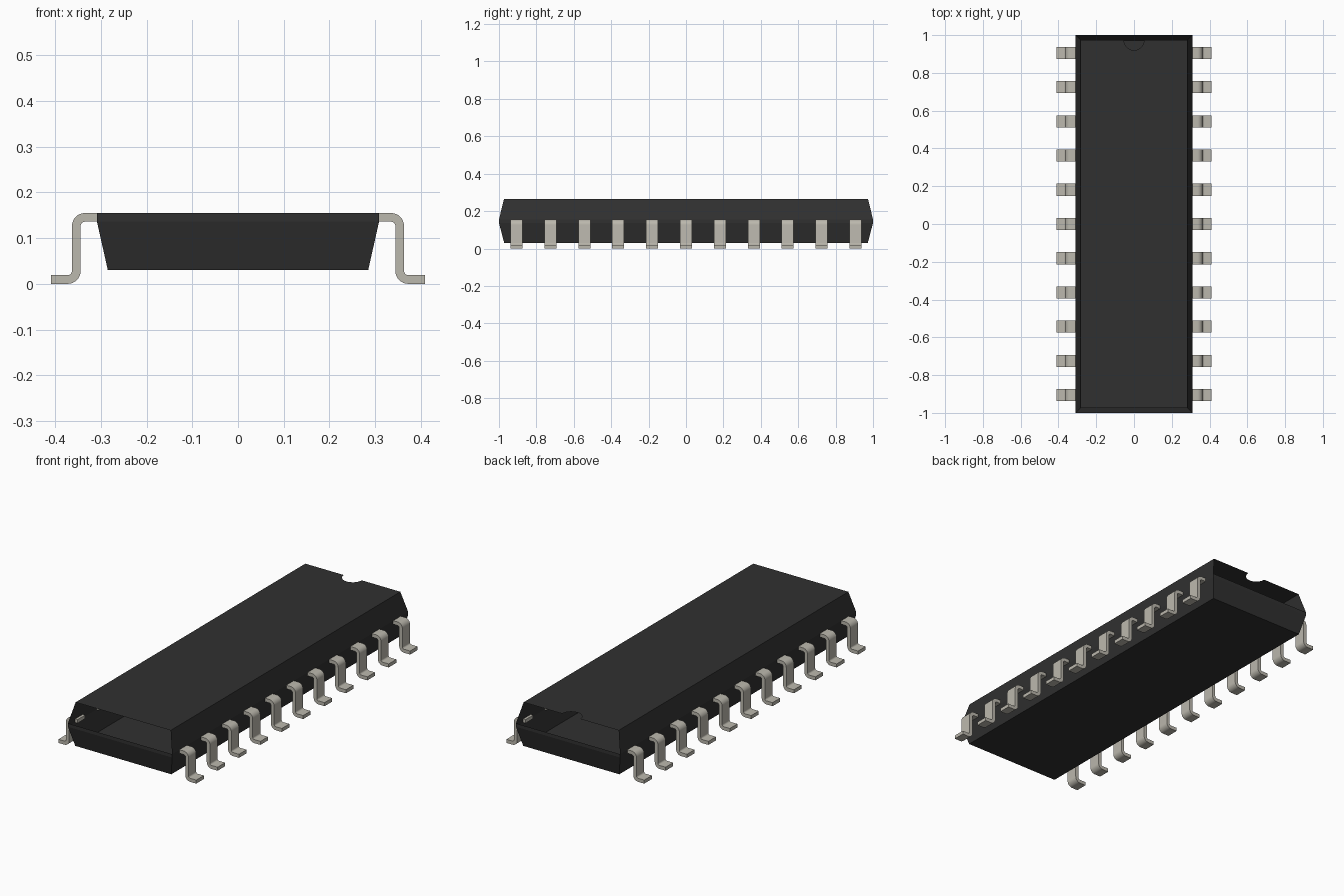
import bpy, bmesh, math
from mathutils import Vector

cube = bpy.data.objects.get("Cube")
if cube:
    bpy.data.objects.remove(cube, do_unlink=True)


def material(name, rgb, rough):
    m = bpy.data.materials.new(name)
    m.use_nodes = True
    m.diffuse_color = (*rgb, 1)
    bsdf = m.node_tree.nodes["Principled BSDF"]
    bsdf.inputs["Base Color"].default_value = (*rgb, 1)
    bsdf.inputs["Roughness"].default_value = rough
    return m


def add_object(name, mesh, location=(0, 0, 0), turn=0):
    ob = bpy.data.objects.new(name, mesh)
    ob.location = location
    ob.rotation_euler.z = turn
    bpy.context.collection.objects.link(ob)
    return ob


black = material("black plastic", (0.03, 0.03, 0.03), 0.6)
metal = material("tinned metal", (0.50, 0.48, 0.42), 0.5)

# Body shell: stacked rectangles (half width, half length, height)
LEVELS = [(0.285, 0.972, 0.03), (0.309, 1.0, 0.137),
          (0.309, 1.0, 0.155), (0.282, 0.973, 0.265)]
NOTCH = 0.053

bm = bmesh.new()
rings = [[bm.verts.new((sx * w, sy * l, z))
          for sx, sy in ((-1, -1), (1, -1), (1, 1), (-1, 1))]
         for w, l, z in LEVELS]
bm.faces.new(rings[0][::-1])
for i in range(3):
    low, high = rings[i], rings[i + 1]
    for k in range(4):
        # the sloped ends above the seam stay open
        if i == 2 and k in (0, 2):
            continue
        n = (k + 1) % 4
        bm.faces.new((low[k], low[n], high[n], high[k]))

# Lid with a half-round orientation notch in the back edge
w, l, z = LEVELS[3]
arc = [bm.verts.new((NOTCH * math.cos(a), l - NOTCH * math.sin(a), z))
       for a in (math.pi * s / 16 for s in range(17))]
top = rings[3]
bm.faces.new(top[:3] + arc + [top[3]])
mesh = bpy.data.meshes.new("body")
bm.to_mesh(mesh)
bm.free()
mesh.materials.append(black)
add_object("body", mesh)

# Pin profile: centre line in x and z with two rounded bends
THICK, WIDTH, BEND = 0.019, 0.064, 0.019
TOP_Z, FOOT_Z, STEM_X = 0.1455, 0.0095, 0.354


def bend(cx, cz, start, end, steps=8):
    angles = [math.radians(start + (end - start) * s / steps)
              for s in range(steps + 1)]
    return [Vector((cx + BEND * math.cos(a), cz + BEND * math.sin(a)))
            for a in angles]


path = [Vector((0.295, TOP_Z))]
path += bend(STEM_X - BEND, TOP_Z - BEND, 90, 0)
path += bend(STEM_X + BEND, FOOT_Z + BEND, 180, 270)
path.append(Vector((0.409, FOOT_Z)))

# Sweep the rectangular section along the path
bm = bmesh.new()
sections = []
for i, p in enumerate(path):
    d = (path[min(i + 1, len(path) - 1)] - path[max(i - 1, 0)]).normalized()
    if i in (1, len(path) - 2):
        d = Vector((1, 0))
    n = Vector((-d.y, d.x)) * THICK / 2
    sections.append([bm.verts.new((p.x + s * n.x, t * WIDTH / 2, p.y + s * n.y))
                     for s, t in ((1, -1), (1, 1), (-1, 1), (-1, -1))])
for a, b in zip(sections, sections[1:]):
    for k in range(4):
        m = (k + 1) % 4
        bm.faces.new((a[k], a[m], b[m], b[k]))
bm.faces.new(sections[0])
bm.faces.new(sections[-1][::-1])
bmesh.ops.recalc_face_normals(bm, faces=bm.faces)
pin_mesh = bpy.data.meshes.new("pin")
bm.to_mesh(pin_mesh)
bm.free()
pin_mesh.materials.append(metal)

# Eleven pins along each long side
pins = []
for side, turn in (("left", 0), ("right", math.pi)):
    for i in range(11):
        pins.append(add_object(f"{side}_pin_{i + 1}", pin_mesh,
                               (0, (i - 5) * 0.1812, 0), turn))

# Smooth the bends, keep the edges sharp
bpy.ops.object.select_all(action="DESELECT")
pins[0].select_set(True)
bpy.context.view_layer.objects.active = pins[0]
bpy.ops.object.shade_smooth_by_angle(angle=math.radians(35))
